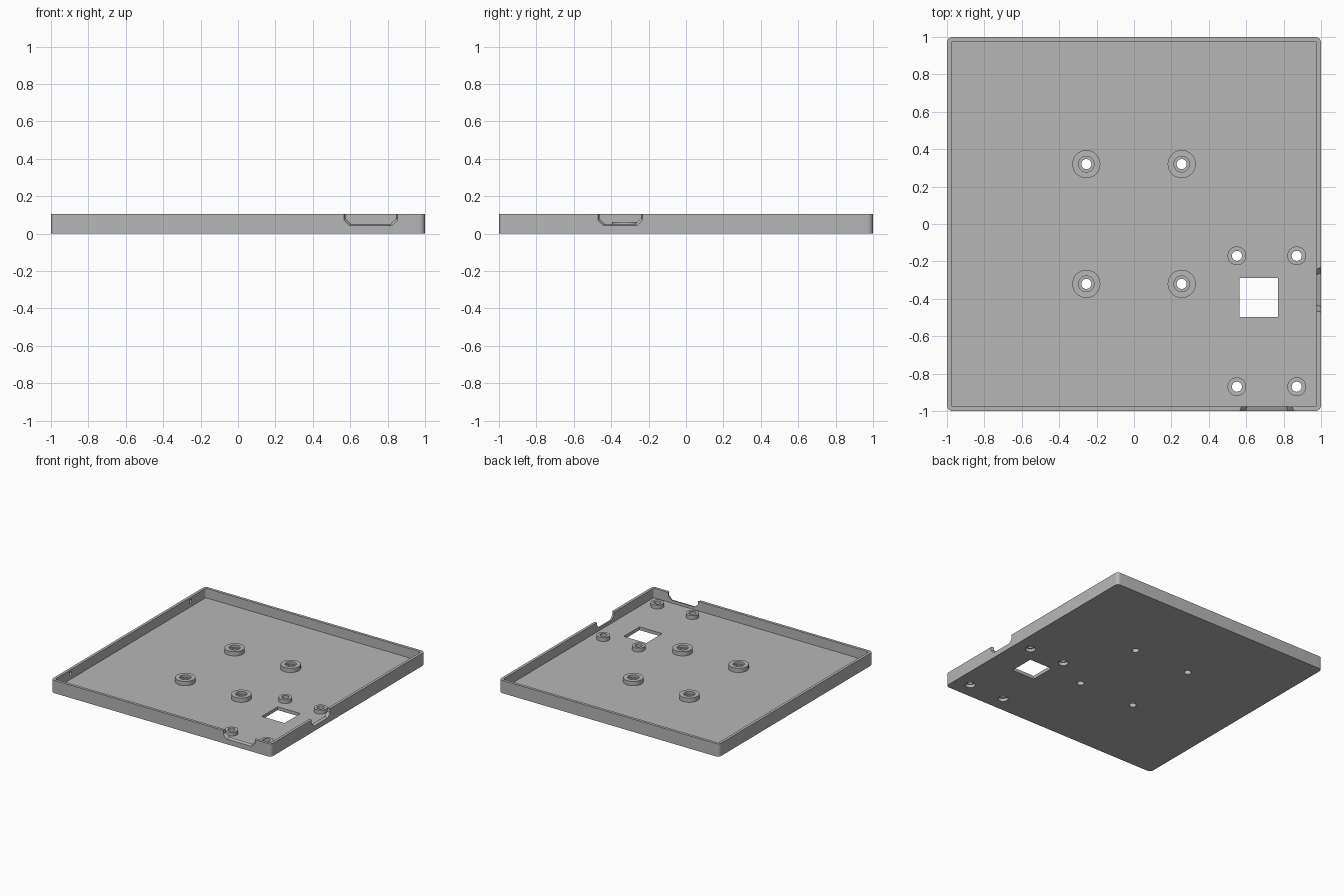
import bpy, bmesh, math
from mathutils import Matrix

cube = bpy.data.objects.get("Cube")
if cube:
    bpy.data.objects.remove(cube, do_unlink=True)

HEIGHT, FLOOR, WALL, RADIUS = 0.105, 0.027, 0.023, 0.03

grey = bpy.data.materials.new("plain grey")
grey.use_nodes = True
grey.diffuse_color = (0.47, 0.47, 0.47, 1)
grey.node_tree.nodes["Principled BSDF"].inputs["Base Color"].default_value = grey.diffuse_color


def make_object(name, bm):
    bmesh.ops.recalc_face_normals(bm, faces=bm.faces)
    mesh = bpy.data.meshes.new(name)
    bm.to_mesh(mesh)
    bm.free()
    mesh.materials.append(grey)
    obj = bpy.data.objects.new(name, mesh)
    bpy.context.collection.objects.link(obj)
    return obj


def loft(name, ring_a, ring_b):
    """Closed solid between two matching rings of points."""
    bm = bmesh.new()
    a = [bm.verts.new(p) for p in ring_a]
    b = [bm.verts.new(p) for p in ring_b]
    bm.faces.new(a)
    bm.faces.new(b)
    for i in range(len(a)):
        j = (i + 1) % len(a)
        bm.faces.new((a[i], a[j], b[j], b[i]))
    return make_object(name, bm)


def cylinder(name, x, y, z0, z1, r, sides=40):
    ring = [(r * math.cos(t), r * math.sin(t))
            for t in (2 * math.pi * i / sides for i in range(sides))]
    return loft(name, [(x + u, y + v, z0) for u, v in ring],
                [(x + u, y + v, z1) for u, v in ring])


def rounded_box(name, half, radius, z0, z1, steps=8):
    ring = []
    for q in range(4):
        sx, sy = ((1, 1), (-1, 1), (-1, -1), (1, -1))[q]
        for i in range(steps + 1):
            t = (q + i / steps) * math.pi / 2
            ring.append((sx * (half - radius) + radius * math.cos(t),
                         sy * (half - radius) + radius * math.sin(t)))
    return loft(name, [(x, y, z0) for x, y in ring], [(x, y, z1) for x, y in ring])


def notch(name, centre, half, on_front):
    """Port opening with clipped lower corners, wider on the outer face."""
    def ring(depth, grow):
        w, low, clip = half + grow, 0.052 - grow, 0.03
        profile = [(-w, 0.2), (-w, low + clip), (-w + clip, low),
                   (w - clip, low), (w, low + clip), (w, 0.2)]
        if on_front:
            return [(centre + u, -depth, z) for u, z in profile]
        return [(depth, centre + u, z) for u, z in profile]
    return loft(name, ring(0.96, -0.005), ring(1.004, 0.011))


def boolean(target, tool, operation):
    mod = target.modifiers.new("cut", 'BOOLEAN')
    mod.operation, mod.solver, mod.object = operation, 'EXACT', tool
    tool.hide_render = True
    bpy.context.view_layer.objects.active = target
    bpy.ops.object.modifier_apply(modifier=mod.name)
    bpy.data.objects.remove(tool, do_unlink=True)


# Open tray with rounded corners
tray = rounded_box("tray", 1, RADIUS, 0, HEIGHT)
boolean(tray, rounded_box("cavity", 1 - WALL, 0.012, FLOOR, 0.2), 'DIFFERENCE')

# Mounting bosses, merged with the floor
big = [(sx * 0.255, sy * 0.32) for sx in (-1, 1) for sy in (-1, 1)]
small = [(x, y) for x in (0.55, 0.87) for y in (-0.17, -0.87)]
for points, radius, top in ((big, 0.075, 0.062), (small, 0.05, 0.058)):
    for x, y in points:
        boolean(tray, cylinder("boss", x, y, 0.01, top, radius), 'UNION')

# Screw holes, recessed from above on the big bosses and below on the small
for x, y in big + small:
    boolean(tray, cylinder("hole", x, y, -0.1, 0.2, 0.027, 24), 'DIFFERENCE')
for x, y in big:
    boolean(tray, cylinder("recess", x, y, 0.042, 0.2, 0.042, 32), 'DIFFERENCE')
for x, y in small:
    boolean(tray, cylinder("recess", x, y, -0.1, 0.025, 0.038, 32), 'DIFFERENCE')

# Square window in the floor
bm = bmesh.new()
bmesh.ops.create_cube(bm, size=0.206, matrix=Matrix.Translation((0.667, -0.393, 0)))
boolean(tray, make_object("window", bm), 'DIFFERENCE')

# Port openings in the front and left walls
boolean(tray, notch("front_port", 0.71, 0.134, True), 'DIFFERENCE')
boolean(tray, notch("side_port", -0.352, 0.11, False), 'DIFFERENCE')

# Blind snap dimples inside the right wall
for y in (-0.78, 0.78):
    bm = bmesh.new()
    place = Matrix.Translation((-0.98, y, 0.074)) @ Matrix.Rotation(math.pi / 2, 4, 'Y')
    bmesh.ops.create_cone(bm, cap_ends=True, segments=20, radius1=0.015,
                          radius2=0.015, depth=0.024, matrix=place)
    boolean(tray, make_object("dimple", bm), 'DIFFERENCE')

# Smooth the round walls, keep the edges crisp
for obj in bpy.context.selected_objects:
    obj.select_set(False)
tray.select_set(True)
bpy.context.view_layer.objects.active = tray
bpy.ops.object.shade_smooth_by_angle(angle=math.radians(30))
